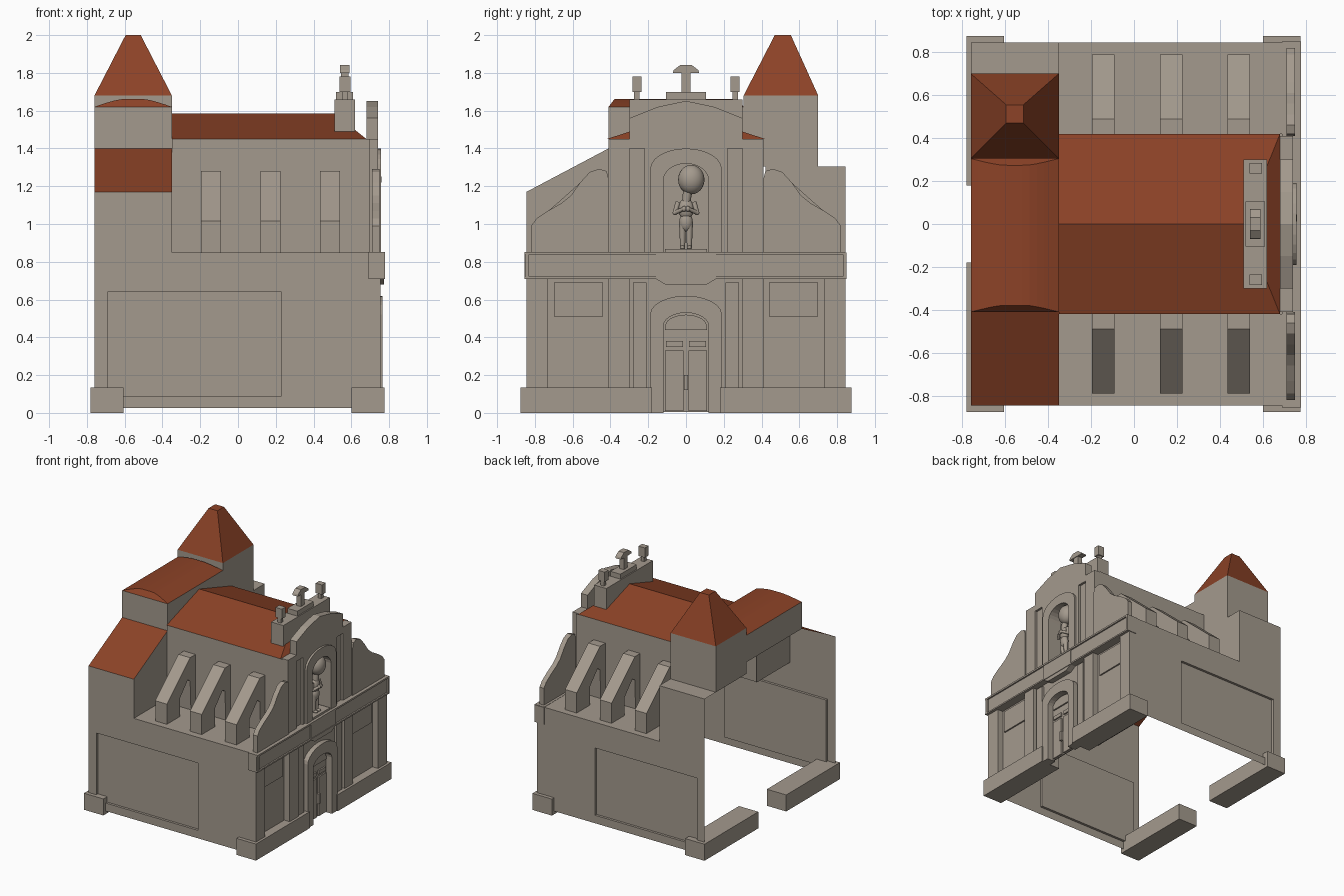
import bpy, bmesh, math
from mathutils import Vector

if "Cube" in bpy.data.objects:
    bpy.data.objects.remove(bpy.data.objects["Cube"])


def material(name, rgb):
    m = bpy.data.materials.new(name)
    m.diffuse_color = (*rgb, 1)
    m.use_nodes = True
    m.node_tree.nodes["Principled BSDF"].inputs["Base Color"].default_value = m.diffuse_color
    return m


STONE = material("warm grey stone", (0.37, 0.322, 0.268))
TILE = material("red roof tile", (0.262, 0.055, 0.020))


def finish(name, bm, mat, recalc=True):
    if recalc:
        bmesh.ops.recalc_face_normals(bm, faces=bm.faces)
    me = bpy.data.meshes.new(name)
    bm.to_mesh(me)
    bm.free()
    me.materials.append(mat)
    ob = bpy.data.objects.new(name, me)
    bpy.context.collection.objects.link(ob)
    return ob


def sheets(name, polys, mat=STONE):
    """Open surface made of separate polygons, welded."""
    bm = bmesh.new()
    for p in polys:
        bm.faces.new([bm.verts.new(v) for v in p])
    bmesh.ops.remove_doubles(bm, verts=bm.verts, dist=1e-5)
    return finish(name, bm, mat)


def prism(name, pts, a, b, axis="x", mat=STONE):
    """Extrude a profile: (y,z) along x, or (x,z) along y."""
    bm = bmesh.new()
    vs = [bm.verts.new((a, u, v) if axis == "x" else (u, a, v)) for u, v in pts]
    f = bm.faces.new(vs)
    r = bmesh.ops.extrude_face_region(bm, geom=[f])
    d = Vector((b - a, 0, 0)) if axis == "x" else Vector((0, b - a, 0))
    bmesh.ops.translate(bm, vec=d, verts=[g for g in r["geom"] if isinstance(g, bmesh.types.BMVert)])
    return finish(name, bm, mat)


def box(name, x0, x1, y0, y1, z0, z1, mat=STONE):
    return prism(name, [(y0, z0), (y1, z0), (y1, z1), (y0, z1)], x0, x1, "x", mat)


def pair(name, x0, x1, y0, y1, z0, z1):
    for s, side in ((-1, "left"), (1, "right")):
        box(f"{name}_{side}", x0, x1, s * y0, s * y1, z0, z1)


def arch(w, z0, spring, top, n=12):
    """Arched opening outline in y,z from lower left over the top to lower right."""
    arc = [(-w * math.cos(math.pi * i / n), spring + (top - spring) * math.sin(math.pi * i / n)) for i in range(n + 1)]
    return [(-w, z0)] + arc + [(w, z0)]


W, XB, XT, XF = 0.845, -0.76, -0.35, 0.755   # half width, back, transept front, facade

# Side walls with a shallow recessed panel
for s, side, h in ((-1, "left", 1.17), (1, "right", 1.305)):
    y, yi = s * W, s * (W - 0.02)
    x0, x1, z0, z1 = -0.69, 0.23, 0.09, 0.64
    rects = [(XB, x0, .025, .85, y), (x1, .74, .025, .85, y), (x0, x1, .025, z0, y),
             (x0, x1, z1, .85, y), (XB, XT, .85, h, y), (x0, x1, z0, z1, yi)]
    polys = [[(a, v, c), (b, v, c), (b, v, d), (a, v, d)] for a, b, c, d, v in rects]
    ring = [(x0, z0), (x1, z0), (x1, z1), (x0, z1)]
    for (a, c), (b, d) in zip(ring, ring[1:] + ring[:1]):
        polys.append([(a, y, c), (b, y, d), (b, yi, d), (a, yi, c)])
    sheets(f"side_wall_{side}", polys)
    # Flat aisle roof and nave wall
    n = s * 0.42
    sheets(f"aisle_roof_{side}", [[(XT, n, .85), (.74, n, .85), (.74, y, .85), (XT, y, .85)]])
    sheets(f"nave_wall_{side}", [[(XT, n, .85), (.7, n, .85), (.7, n, 1.45), (XT, n, 1.45)]])
    # Flying buttresses
    prof = [(.79, .85), (.79, 1.015), (.49, 1.28), (.42, 1.28), (.42, .85), (.48, .85),
            (.49, 1.09), (.52, 1.11), (.62, 1.0), (.62, .85)]
    for i, bx in enumerate((-0.195, 0.12, 0.435)):
        prism(f"buttress_{side}_{i}", [(s * u, v) for u, v in prof], bx, bx + 0.105)
    # Corner plinths front and back
    for nm, px, qx in (("back", -.78, -.605), ("front", .6, .775)):
        box(f"plinth_{nm}_{side}", px, qx, s * .18, s * .875, 0, .135)

# Transept walls, back open below
sheets("transept_walls", [
    [(XT, -W, .85), (XT, -.41, .85), (XT, -.41, 1.40), (XT, -W, 1.17)],
    [(XT, .42, .85), (XT, W, .85), (XT, W, 1.305), (XT, .42, 1.305)],
    [(XB, .7, 1.305), (XT, .7, 1.305), (XT, W, 1.305), (XB, W, 1.305)],
    [(XT, -.41, 1.40), (XT, .305, 1.40), (XT, .305, 1.62), (XT, -.41, 1.62)],
    [(XB, -.41, 1.40), (XB, .305, 1.40), (XB, .305, 1.62), (XB, -.41, 1.62)],
    [(XB, -.41, 1.40), (XT, -.41, 1.40), (XT, -.41, 1.62), (XB, -.41, 1.62)]])
sheets("transept_low_roof", [[(XB, -W, 1.17), (XT, -W, 1.17), (XT, -.41, 1.40), (XB, -.41, 1.40)]], TILE)

# Shallow curved transept roof with sloped ends
prof = []
for i in range(13):
    t = i / 12
    prof.append((XB + (XT - XB) * t, 0.042 * min(1, 1.1 * math.sin(math.pi * t))))
lo = [(x, -.41 + .75 * h, 1.62 + h) for x, h in prof]
hi = [(x, .305 - .75 * h, 1.62 + h) for x, h in prof]
sheets("transept_curved_roof", [[lo[i], lo[i + 1], hi[i + 1], hi[i]] for i in range(12)] + [lo, hi], TILE)

# Tower and pyramid roof
T = [(XB, .305), (XT, .305), (XT, .70), (XB, .70)]
P = [(-.595, .47), (-.515, .47), (-.515, .555), (-.595, .555)]
tower, roof = [], [[(*p, 2.0) for p in P]]
for i in range(4):
    j = (i + 1) % 4
    tower.append([(*T[i], 1.305), (*T[j], 1.305), (*T[j], 1.68), (*T[i], 1.68)])
    roof.append([(*T[i], 1.68), (*T[j], 1.68), (*P[j], 2.0), (*P[i], 2.0)])
sheets("tower_walls", tower)
sheets("tower_roof", roof, TILE)

# Nave roof, hipped behind the facade
ra, rb = (XT, 0, 1.585), (.51, 0, 1.585)
e = [(XT, -.42, 1.45), (.68, -.42, 1.45), (.68, .42, 1.45), (XT, .42, 1.45)]
sheets("nave_roof", [[e[0], e[1], rb, ra], [e[2], e[3], ra, rb], [e[1], e[2], rb]], TILE)

# Parapet with pinnacles and central finial
box("parapet", .51, .62, -.3, .3, 1.455, 1.66)
pair("pinnacle_stem", .55, .58, .245, .275, 1.66, 1.70)
pair("pinnacle_cap", .537, .595, .235, .283, 1.70, 1.78)
box("finial_base", .52, .61, -.105, .105, 1.66, 1.70)
box("finial_stem", .545, .585, -.025, .025, 1.70, 1.80)
prism("finial_cap", [(-.07, 1.80), (.07, 1.80), (.065, 1.815), (.03, 1.842), (-.03, 1.842), (-.065, 1.815)], .54, .59)

# Lower facade: wall, piers, recessed panels, pilasters
pair("facade_back_wall", .69, .705, .12, W, .025, .71)
pair("corner_pier", .69, XF, .73, W, .025, .85)
pair("inner_pier", .69, XF, .30, .41, .025, .85)
pair("panel_plate", .70, .717, .44, .70, .51, .69)
pair("recess_strip", .69, .725, .18, .30, .025, .71)
pair("pilaster", .72, .745, .21, .28, .13, .69)

# Doorway
prism("door_surround", arch(.19, 0, .52, .62) + arch(.12, 0, .46, .53)[::-1], .69, .765)
box("door_head_wall", .69, .725, -.19, .19, .53, .71)
prism("door_back", arch(.122, .005, .46, .53), .70, .71)
pair("door_leaf", .70, .722, .012, .11, .01, .33)
pair("door_top_panel", .70, .722, .015, .105, .35, .38)
prism("door_fanlight", arch(.11, .44, .46, .52), .70, .722)
box("door_handle", .72, .74, -.01, .01, .12, .20)

# Cornice band with raised frame, central corbel
box("cornice", .69, .765, -.855, W, .71, .85)
box("cornice_top_rail", .69, .777, -.855, W, .838, .852)
box("cornice_bottom_rail", .69, .777, -.855, W, .71, .722)
pair("cornice_end", .69, .777, .832, .85, .71, .85)
prism("corbel", [(-.16, .85), (-.16, .71), (-.11, .68), (.11, .68), (.16, .71), (.16, .85)], .70, .772)

# Upper facade: shoulders, recesses, gable, niche
pair("shoulder", .68, .74, .30, .41, .85, 1.45)
pair("upper_recess", .68, .722, .22, .30, .85, 1.40)
pair("upper_inner_pier", .68, .74, .19, .22, .85, 1.40)
prism("gable", [(-.30, 1.40), (.30, 1.40), (.30, 1.56), (.15, 1.62), (0, 1.652), (-.15, 1.62), (-.30, 1.56)], .68, .74)
hole = arch(.12, .85, 1.23, 1.32)
prism("niche_wall", [(-.19, .85), (-.19, 1.40), (.19, 1.40), (.19, .85)] + hole[::-1], .63, .74)
prism("niche_surround", arch(.19, .85, 1.29, 1.40) + hole[::-1], .70, .757)
prism("niche_back", arch(.125, .85, 1.23, 1.325), .62, .635)
box("niche_pedestal", .63, .755, -.11, .11, .85, .868)

# Curved side scrolls
scroll = [(.41, .85), (.82, .85), (.82, .99), (.79, 1.03), (.73, 1.07), (.66, 1.11), (.61, 1.15),
          (.56, 1.22), (.51, 1.275), (.46, 1.292), (.42, 1.28), (.41, 1.24)]
for s, side in ((-1, "left"), (1, "right")):
    prism(f"scroll_{side}", [(s * u, v) for u, v in scroll], .71, .75)


# Statue in the niche: smooth stone figure
def blob(bm, c, r):
    g = bmesh.ops.create_uvsphere(bm, u_segments=20, v_segments=12, radius=1)
    for v in g["verts"]:
        v.co = Vector([c[i] + r[i] * v.co[i] for i in range(3)])


def limb(bm, a, b, r0, r1):
    a, b = Vector(a), Vector(b)
    g = bmesh.ops.create_cone(bm, cap_ends=True, segments=14, radius1=r0, radius2=r1, depth=(b - a).length)
    q = (b - a).to_track_quat("Z", "Y")
    for v in g["verts"]:
        v.co = q @ v.co + (a + b) / 2


bm = bmesh.new()
SX = 0.70
blob(bm, (SX, .028, 1.235), (.06, .07, .078))
limb(bm, (SX, .0, 1.11), (SX, .01, 1.18), .022, .025)
blob(bm, (SX, 0, 1.08), (.03, .042, .055))
blob(bm, (SX, 0, 1.01), (.028, .036, .05))
for s in (-1, 1):
    limb(bm, (SX, s * .018, .875), (SX, s * .018, 1.01), .013, .019)
    blob(bm, (SX + .01, s * .018, .875), (.024, .014, .011))
    limb(bm, (SX, s * .042, 1.115), (SX + .01, s * .058, 1.06), .014, .012)
    limb(bm, (SX + .01, s * .058, 1.06), (SX + .04, s * .012, 1.08), .012, .010)
    blob(bm, (SX + .01, s * .058, 1.06), (.013, .013, .013))
    blob(bm, (SX + .04, s * .010, 1.08), (.013, .013, .015))
statue = finish("niche_statue", bm, STONE)
bpy.context.view_layer.objects.active = statue
statue.select_set(True)
bpy.ops.object.shade_smooth_by_angle(angle=math.radians(40))
